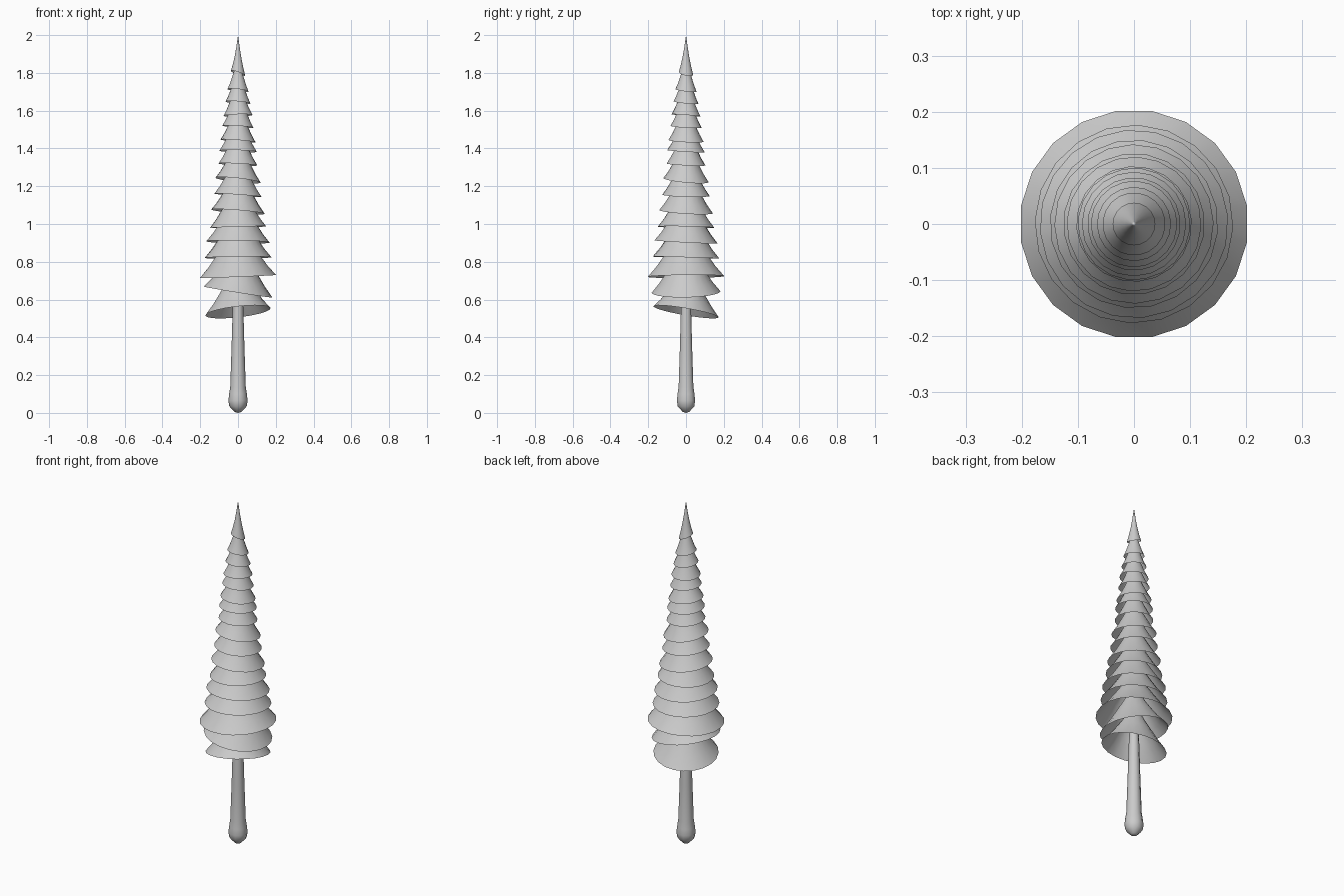
import bpy, bmesh, math
from mathutils import Vector

cube = bpy.data.objects.get("Cube")
if cube:
    bpy.data.objects.remove(cube)

grey = bpy.data.materials.new("light_grey")
grey.use_nodes = True
grey.diffuse_color = (0.6, 0.6, 0.6, 1)
grey.node_tree.nodes["Principled BSDF"].inputs["Base Color"].default_value = (0.6, 0.6, 0.6, 1)


def lathe(name, profile, sides, tilt_x=0.0, tilt_y=0.0, turn=0.0):
    """Revolve (radius, z) points; the tilts shear the rings so the rim leans."""
    bm = bmesh.new()
    rings = []
    for r, z, lean in profile:
        if r == 0:
            rings.append([bm.verts.new((0, 0, z))] * sides)
            continue
        ring = []
        for i in range(sides):
            a = math.tau * i / sides + turn
            x, y = r * math.cos(a), r * math.sin(a)
            ring.append(bm.verts.new((x, y, z + lean * (tilt_x * x + tilt_y * y))))
        rings.append(ring)
    for low, high in zip(rings, rings[1:]):
        for i in range(sides):
            j = (i + 1) % sides
            corners = list(dict.fromkeys((low[i], low[j], high[j], high[i])))
            bm.faces.new(corners)
    mesh = bpy.data.meshes.new(name)
    bm.to_mesh(mesh)
    bm.free()
    mesh.materials.append(grey)
    obj = bpy.data.objects.new(name, mesh)
    bpy.context.collection.objects.link(obj)
    bpy.ops.object.select_all(action="DESELECT")
    obj.select_set(True)
    bpy.context.view_layer.objects.active = obj
    bpy.ops.object.shade_smooth_by_angle(angle=math.radians(40))
    return obj


# Trunk with a rounded root bulb
trunk = [(0, 0), (0.018, 0.005), (0.046, 0.035), (0.051, 0.065), (0.047, 0.1),
         (0.041, 0.14), (0.034, 0.35), (0.028, 0.56), (0.02, 0.72), (0, 0.74)]
lathe("trunk", [(r, z, 0) for r, z in trunk], 10)

# Foliage tiers: rim radius, rim height, slope along x, slope along y
tiers = [
    (0.173, 0.535, 0.11, -0.17), (0.182, 0.64, -0.16, 0.02),
    (0.204, 0.722, 0.04, 0.01), (0.177, 0.822, 0.01, -0.03),
    (0.168, 0.905, -0.02, -0.05), (0.150, 0.983, 0.03, -0.02),
    (0.142, 1.065, -0.08, -0.06), (0.126, 1.152, -0.07, -0.03),
    (0.120, 1.232, -0.11, -0.09), (0.103, 1.315, -0.05, -0.05),
    (0.100, 1.385, -0.03, -0.06), (0.093, 1.440, -0.08, -0.05),
    (0.083, 1.515, -0.07, -0.06), (0.077, 1.575, 0.03, -0.08),
    (0.066, 1.643, -0.08, -0.10), (0.056, 1.708, -0.12, -0.12),
]
flare = [(1, 0), (0.78, 0.17), (0.58, 0.36), (0.36, 0.58), (0.17, 0.8), (0, 1)]
for n, (radius, rim, sx, sy) in enumerate(tiers, 1):
    height = 0.13 + 0.85 * radius
    lathe(f"foliage_tier_{n}",
          [(radius * r, rim + height * h, 1 - h) for r, h in flare],
          20, sx, sy, math.radians(9 + 7 * (n - 3)))

# Pointed tip
tip = [(1, 0), (0.72, 0.2), (0.46, 0.43), (0.24, 0.68), (0.1, 0.87), (0, 1)]
lathe("tree_tip", [(0.038 * r, 1.798 + 0.202 * h, 1 - h) for r, h in tip],
      20, -0.33, -0.2)
